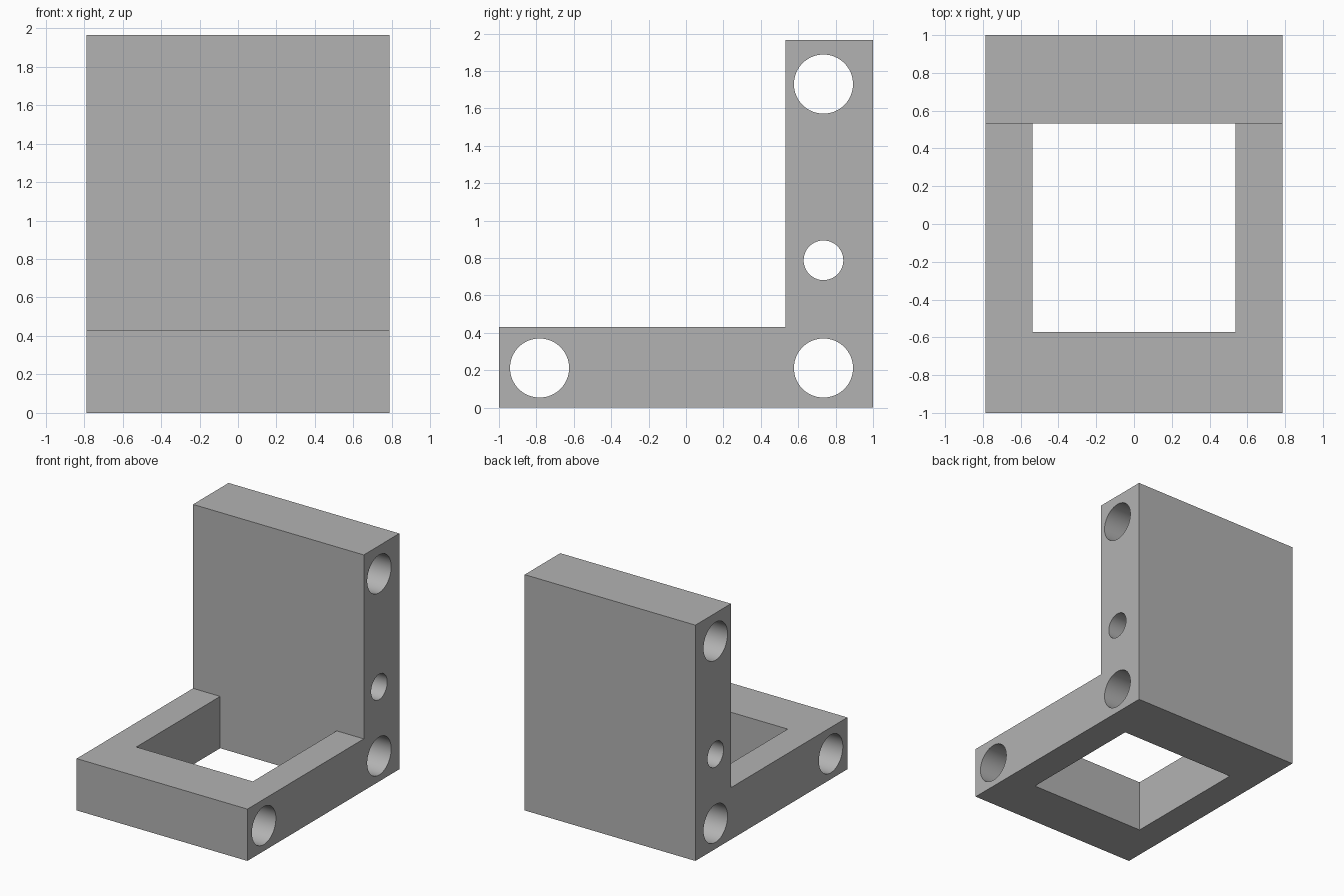
import bpy, bmesh
from mathutils import Matrix

cube = bpy.data.objects.get("Cube")
if cube:
    bpy.data.objects.remove(cube, do_unlink=True)

HALF_W, LEDGE, TOP, WALL = 0.787, 0.432, 1.965, 0.532

grey = bpy.data.materials.new("plain grey")
grey.use_nodes = True
grey.diffuse_color = (0.45, 0.45, 0.45, 1)
grey.node_tree.nodes["Principled BSDF"].inputs["Base Color"].default_value = grey.diffuse_color


def add_object(name, bm):
    bmesh.ops.recalc_face_normals(bm, faces=bm.faces)
    mesh = bpy.data.meshes.new(name)
    bm.to_mesh(mesh)
    bm.free()
    mesh.materials.append(grey)
    obj = bpy.data.objects.new(name, mesh)
    bpy.context.collection.objects.link(obj)
    return obj


def prism(name, points, axis_point, travel):
    """Extrude a flat outline along the travel vector."""
    bm = bmesh.new()
    face = bm.faces.new([bm.verts.new(axis_point(a, b)) for a, b in points])
    new = bmesh.ops.extrude_face_region(bm, geom=[face])["geom"]
    verts = [v for v in new if isinstance(v, bmesh.types.BMVert)]
    bmesh.ops.translate(bm, verts=verts, vec=travel)
    return add_object(name, bm)


def hole_cutter(y, z, radius):
    bm = bmesh.new()
    bmesh.ops.create_cone(bm, cap_ends=True, segments=64, radius1=radius, radius2=radius,
                          depth=2, matrix=Matrix.Translation((0, y, z)) @ Matrix.Rotation(1.5707963, 4, "Y"))
    return add_object("hole_cutter", bm)


# L-shaped body, extruded across its width
outline = [(-1, 0), (1, 0), (1, TOP), (WALL, TOP), (WALL, LEDGE), (-1, LEDGE)]
bracket = prism("angle_bracket", outline, lambda y, z: (-HALF_W, y, z), (2 * HALF_W, 0, 0))

# Rectangular opening through the base, and the cross holes
window = [(-0.537, -0.572), (0.537, -0.572), (0.537, WALL), (-0.537, WALL)]
cutters = [prism("window_cutter", window, lambda x, y: (x, y, -0.1), (0, 0, 0.7))]
for y, z, r in [(-0.783, 0.212, 0.158), (0.735, 0.212, 0.158),
                (0.735, 1.73, 0.158), (0.735, 0.788, 0.106)]:
    cutters.append(hole_cutter(y, z, r))

bpy.context.view_layer.objects.active = bracket
for cutter in cutters:
    mod = bracket.modifiers.new("cut", "BOOLEAN")
    mod.operation, mod.solver, mod.object = "DIFFERENCE", "EXACT", cutter
    bpy.ops.object.modifier_apply(modifier=mod.name)
    bpy.data.objects.remove(cutter, do_unlink=True)

# Smooth bores, sharp edges
bpy.ops.object.select_all(action="DESELECT")
bracket.select_set(True)
bpy.ops.object.shade_smooth_by_angle(angle=0.5)
